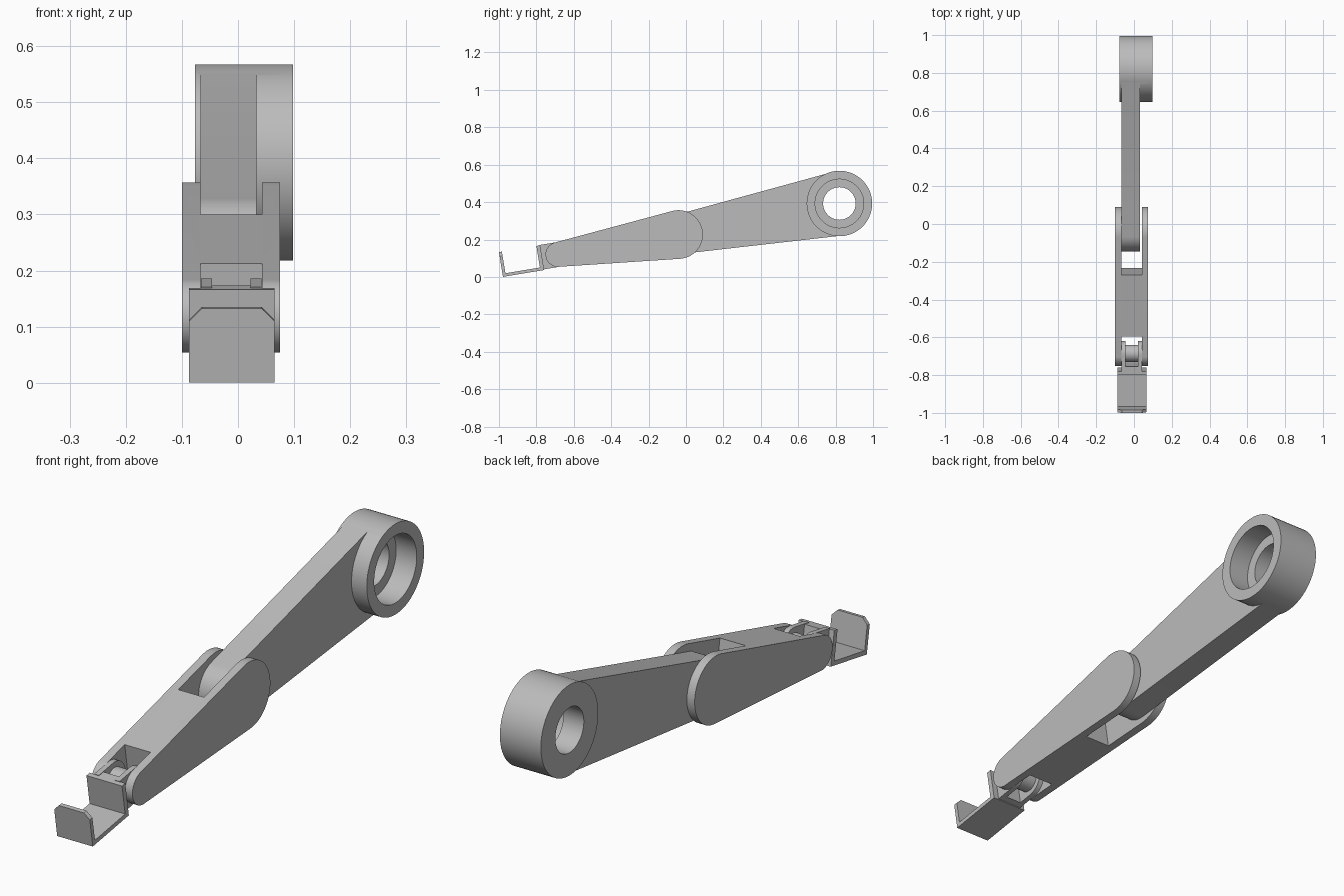
import bpy, bmesh
from math import sin, cos, asin, pi, radians

cube = bpy.data.objects.get("Cube")
if cube:
    bpy.data.objects.remove(cube)

grey = bpy.data.materials.new("plain grey")
grey.use_nodes = True
colour = (0.5, 0.5, 0.5, 1)
grey.diffuse_color = colour
grey.node_tree.nodes["Principled BSDF"].inputs["Base Color"].default_value = colour

# Two tilted frames: (y, z, tilt about x)
TIP = (-0.685, 0.12, radians(9.4))
ELBOW = (-0.04, 0.227, radians(10.9))


def extrude(name, profile, x0, x1, frame, chamfer=None):
    """Extrude a (u, v) profile along x and place it in a tilted frame."""
    bm = bmesh.new()
    near = [bm.verts.new((x0, u, v)) for u, v in profile]
    face = bm.faces.new(near)
    moved = bmesh.ops.extrude_face_region(bm, geom=[face])["geom"]
    for vert in moved:
        if isinstance(vert, bmesh.types.BMVert):
            vert.co.x = x1
    bmesh.ops.recalc_face_normals(bm, faces=bm.faces)
    if chamfer:
        width, rule = chamfer
        edges = [e for e in bm.edges if all(rule(w.co) for w in e.verts)
                 and e.verts[0].co.x == e.verts[1].co.x]
        bmesh.ops.bevel(bm, geom=edges, offset=width, segments=1,
                        affect='EDGES', profile=0.5)
    mesh = bpy.data.meshes.new(name)
    bm.to_mesh(mesh)
    bm.free()
    mesh.materials.append(grey)
    obj = bpy.data.objects.new(name, mesh)
    obj.location = (0, frame[0], frame[1])
    obj.rotation_euler.x = frame[2]
    bpy.context.collection.objects.link(obj)
    return obj


def arc(u, r, start, end, steps=32):
    return [(u + r * cos(start + (end - start) * i / steps),
             r * sin(start + (end - start) * i / steps)) for i in range(steps + 1)]


def circle(u, r):
    return arc(u, r, 0, 2 * pi, 64)[:-1]


def box(u0, u1, v0, v1):
    return [(u0, v0), (u1, v0), (u1, v1), (u0, v1)]


def tapered(length, r_near, r_far):
    """Outline around two circles joined by tangents."""
    t = pi / 2 + asin((r_far - r_near) / length)
    return arc(0, r_near, t, 2 * pi - t) + arc(length, r_far, -t, t)


def activate(obj):
    bpy.ops.object.select_all(action='DESELECT')
    obj.select_set(True)
    bpy.context.view_layer.objects.active = obj


def combine(obj, other, operation):
    """Boolean a helper into a part, then discard the helper."""
    other.hide_render = True
    mod = obj.modifiers.new("boolean", 'BOOLEAN')
    mod.operation, mod.object, mod.solver = operation, other, 'EXACT'
    activate(obj)
    bpy.context.view_layer.update()
    bpy.ops.object.modifier_apply(modifier=mod.name)
    bpy.data.objects.remove(other)


# Upper arm with its stepped bearing barrel
REACH = 0.876
upper = extrude("upper_arm", tapered(REACH, 0.105, 0.172), -0.067, 0.033, ELBOW)
combine(upper, extrude("barrel", circle(REACH, 0.175), -0.077, 0.098, ELBOW), 'UNION')
for radius, start in ((0.087, -0.2), (0.13, 0.01)):
    combine(upper, extrude("bore", circle(REACH, radius), start, 0.2, ELBOW), 'DIFFERENCE')

# Lower arm, forked at both ends
SLOT = (-0.067, 0.043)
lower = extrude("lower_arm", tapered(0.654, 0.066, 0.13), -0.1, 0.075, TIP)
for u0, u1 in ((-0.2, 0.1035), (0.44, 1)):
    combine(lower, extrude("slot", box(u0, u1, -0.3, 0.3), *SLOT, TIP), 'DIFFERENCE')

# Clip: a U-shaped tray with chamfered front lip
tray = [(-0.309, -0.07), (-0.086, -0.07), (-0.086, 0.064), (-0.106, 0.064),
        (-0.106, -0.053), (-0.293, -0.053), (-0.293, 0.064), (-0.309, 0.064)]
clip = extrude("clip_tray", tray, -0.087, 0.065, TIP,
               (0.023, lambda c: c.y < -0.28 and c.z > 0))

# Clip hinge: two round-ended lugs, a bridge and a pin
parts = [upper, lower, clip]
lug = arc(0, 0.066, -pi / 2, pi / 2) + [(-0.088, 0.066), (-0.088, -0.066)]
for side, x0, x1 in (("right", -0.066, -0.046), ("left", 0.022, 0.042)):
    parts.append(extrude(side + "_hinge_lug", lug, x0, x1, TIP))
parts.append(extrude("hinge_bridge", box(-0.088, -0.06, -0.066, 0.064), -0.047, 0.023, TIP))
parts.append(extrude("hinge_pin", circle(0, 0.045), -0.047, 0.023, TIP))

for part in parts:
    activate(part)
    bpy.ops.object.shade_smooth_by_angle(angle=radians(30))
